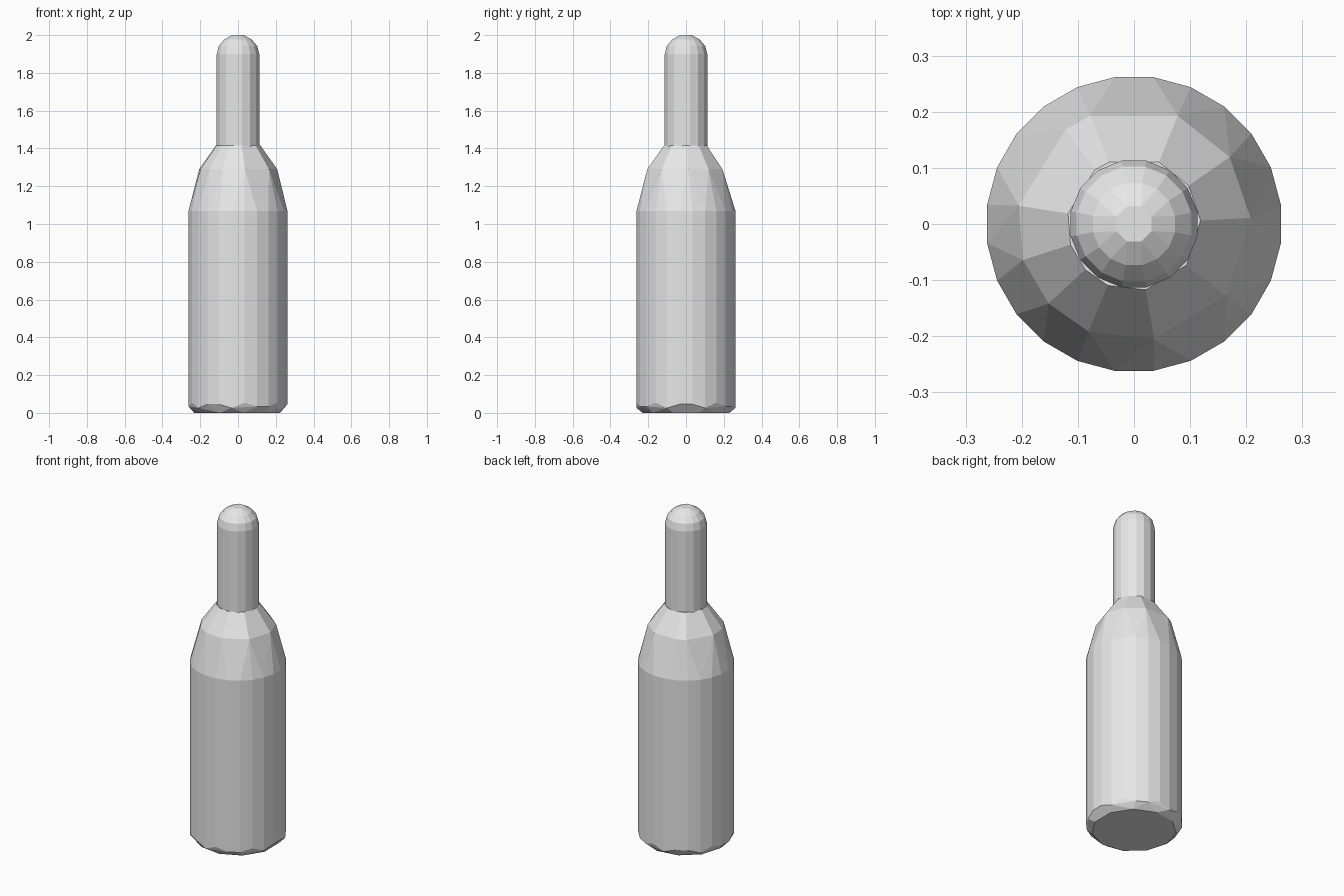
import bpy
import bmesh
from math import sin, cos, radians, pi

cube = bpy.data.objects.get("Cube")
if cube:
    bpy.data.objects.remove(cube, do_unlink=True)

grey = bpy.data.materials.new("plain grey")
grey.use_nodes = True
colour = (0.8, 0.8, 0.8, 1)
grey.diffuse_color = colour
grey.node_tree.nodes["Principled BSDF"].inputs["Base Color"].default_value = colour


def even(count):
    """Angles of a regular ring with a flat side facing each axis."""
    return [360 * (i + 0.5) / count for i in range(count)]


def ring(radius, z, angles, wave=0):
    """Points around the axis; wave lifts some of them into scallops."""
    return [(radius * cos(radians(a)), radius * sin(radians(a)),
             z + wave * (1 + cos(radians(a) * 9)) / 2) for a in angles]


def hull_part(name, rings):
    """Low-poly convex solid wrapped around a stack of rings."""
    bm = bmesh.new()
    for points in rings:
        for p in points:
            bm.verts.new(p)
    result = bmesh.ops.convex_hull(bm, input=bm.verts[:])
    loose = [v for v in bm.verts if not v.link_faces]
    bmesh.ops.delete(bm, geom=loose, context='VERTS')
    bmesh.ops.dissolve_limit(bm, angle_limit=radians(1),
                             verts=bm.verts[:], edges=bm.edges[:])
    bmesh.ops.recalc_face_normals(bm, faces=bm.faces[:])
    mesh = bpy.data.meshes.new(name)
    bm.to_mesh(mesh)
    bm.free()
    mesh.materials.append(grey)
    obj = bpy.data.objects.new(name, mesh)
    bpy.context.collection.objects.link(obj)
    return obj


# Body: chamfered base, straight wall, uneven faceted shoulder
facets = [3, 35, 68, 112, 126, 171, 198, 223, 247, 280, 322]
hull_part("bottle_body", [
    ring(0.232, 0, even(11)),
    ring(0.264, 0.025, even(24), 0.03),
    ring(0.264, 1.07, even(24)),
    ring(0.208, 1.29, facets),
    ring(0.119, 1.415, facets),
])

# Neck: straight tube ending in a rounded cap
dome = [ring(0.115 * cos(t * pi / 2), 1.9 + 0.1 * sin(t * pi / 2), even(16))
        for t in (0, 0.28, 0.55)]
hull_part("bottle_neck", [ring(0.115, 1.395, even(16))] + dome +
          [ring(0.034, 2, even(8))])
